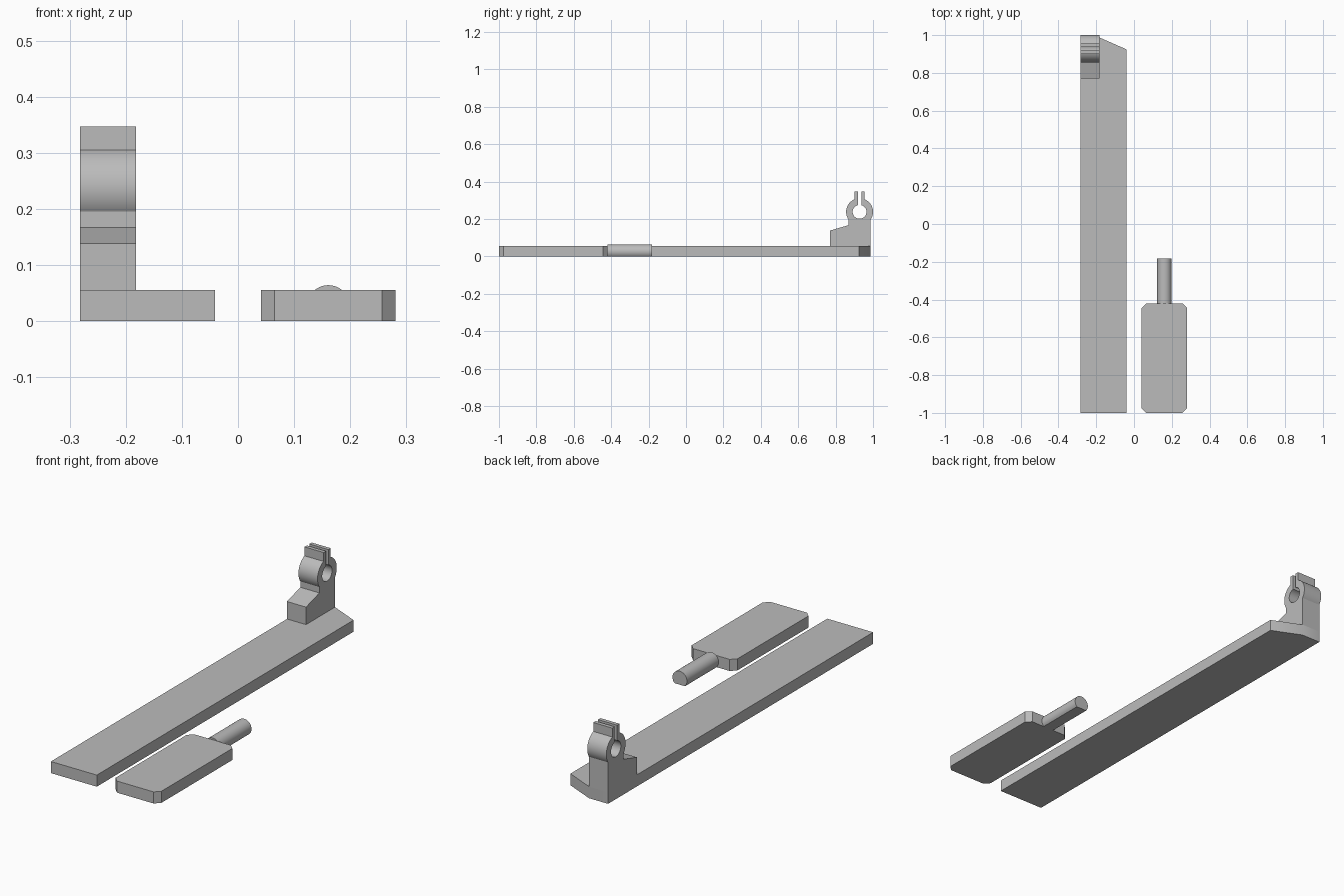
import bpy, bmesh
from math import cos, sin, asin, acos, pi, radians
from mathutils import Vector

cube = bpy.data.objects.get("Cube")
if cube:
    bpy.data.objects.remove(cube)

grey = bpy.data.materials.new("plain grey")
grey.use_nodes = True
colour = (0.5, 0.5, 0.5, 1)
grey.diffuse_color = colour
grey.node_tree.nodes["Principled BSDF"].inputs["Base Color"].default_value = colour


def prism(name, outline, place, depth):
    """Extrude a flat outline, placed in space by a function, along a vector."""
    bm = bmesh.new()
    face = bm.faces.new([bm.verts.new(place(a, b)) for a, b in outline])
    moved = bmesh.ops.extrude_face_region(bm, geom=[face], use_keep_orig=True)["geom"]
    verts = [g for g in moved if isinstance(g, bmesh.types.BMVert)]
    bmesh.ops.translate(bm, verts=verts, vec=Vector(depth))
    bmesh.ops.recalc_face_normals(bm, faces=bm.faces)
    mesh = bpy.data.meshes.new(name)
    bm.to_mesh(mesh)
    bm.free()
    mesh.materials.append(grey)
    obj = bpy.data.objects.new(name, mesh)
    bpy.context.collection.objects.link(obj)
    bpy.ops.object.select_all(action="DESELECT")
    obj.select_set(True)
    bpy.context.view_layer.objects.active = obj
    bpy.ops.object.shade_smooth_by_angle(angle=radians(25))
    return obj


def arc(cy, cz, r, start, end, steps):
    angles = [start + (end - start) * i / steps for i in range(steps + 1)]
    return [(cy + r * cos(t), cz + r * sin(t)) for t in angles]


def flat(x, y):
    return (x, y, 0)


thick = 0.055
left, right, step = -0.282, -0.041, -0.182

# Long base bar with one angled end corner
prism("base_bar", [(left, -1), (right, -1), (right, 0.925), (step, 0.987), (left, 0.987)],
      flat, (0, 0, thick))

# Clamp bracket: sloped foot, split ring and two tabs in one side profile
cy, cz, outer, inner = 0.928, 0.238, 0.072, 0.037
tab, slot, tab_top = 0.027, 0.009, 0.347
back, neck = 0.987, 0.87
back_angle = -acos((back - cy) / outer)
neck_angle = pi + acos((cy - neck) / outer)
tab_angle, slot_angle = asin(tab / outer), asin(slot / inner)
profile = [(0.77, thick), (back, thick)]
profile += arc(cy, cz, outer, back_angle, pi / 2 - tab_angle, 20)
profile += [(cy + tab, tab_top), (cy + slot, tab_top)]
profile += arc(cy, cz, inner, pi / 2 - slot_angle, slot_angle - 1.5 * pi, 40)
profile += [(cy - slot, tab_top), (cy - tab, tab_top)]
profile += arc(cy, cz, outer, pi / 2 + tab_angle, neck_angle, 20)
profile += [(neck, 0.167), (0.77, 0.138)]
prism("clamp_bracket", profile, lambda y, z: (left, y, z), (step - left, 0, 0))

# Paddle plate with chamfered corners
px, py, hw, hl, cut = 0.161, -0.71, 0.12, 0.29, 0.024
plate = []
for sx, sy in ((1, 1), (-1, 1), (-1, -1), (1, -1)):
    ends = [(px + sx * hw, py + sy * (hl - cut)), (px + sx * (hw - cut), py + sy * hl)]
    plate += ends if sx == sy else ends[::-1]
prism("paddle_plate", plate, flat, (0, 0, thick))

# Round pivot pin with a flat underside
pin_r, pin_z = 0.038, 0.026
flat_angle = asin(pin_z / pin_r)
prism("pivot_pin", arc(px, pin_z, pin_r, -flat_angle, pi + flat_angle, 32),
      lambda x, z: (x, -0.42, z), (0, 0.237, 0))
